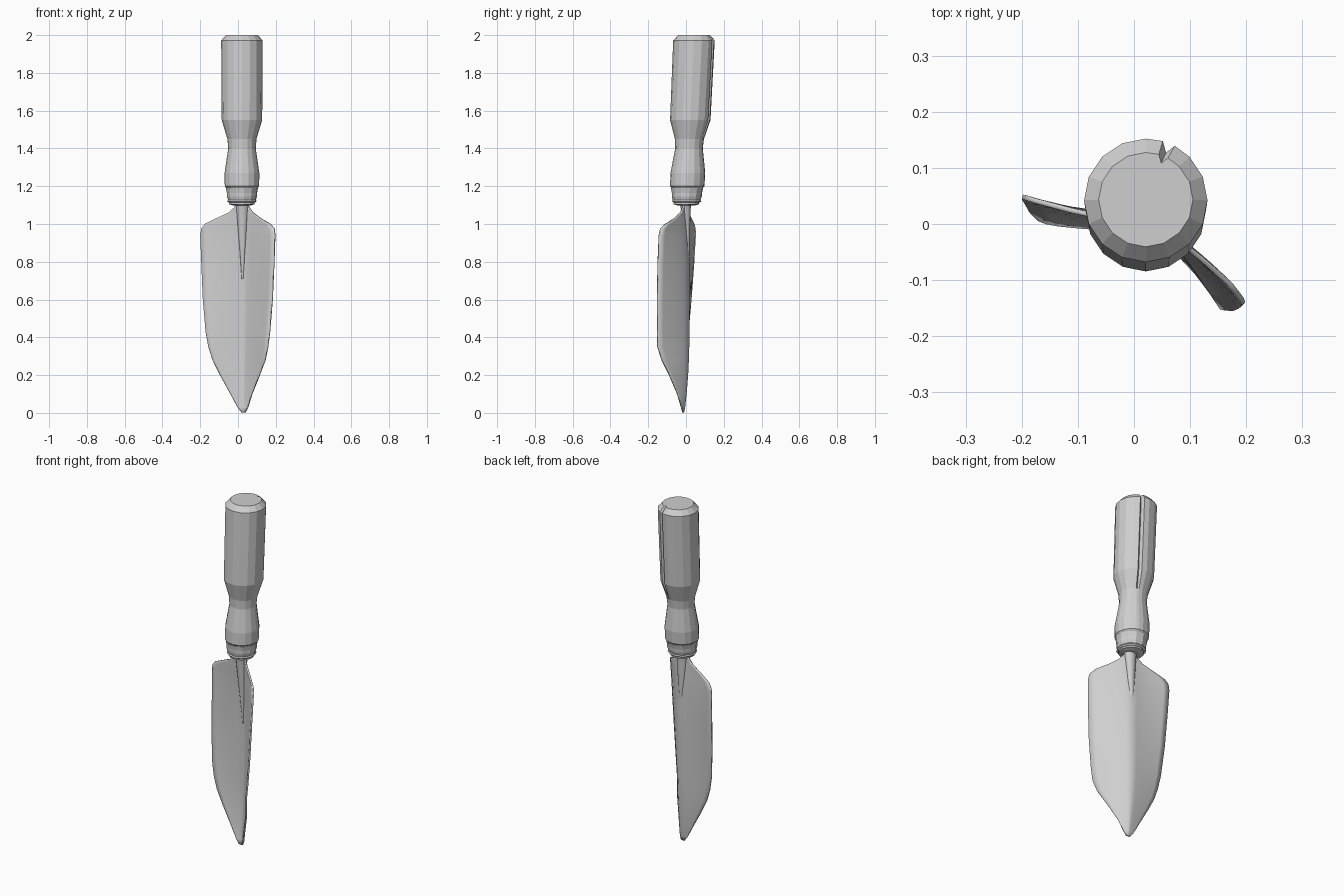
import bpy, bmesh, math

if "Cube" in bpy.data.objects:
    bpy.data.objects.remove(bpy.data.objects["Cube"])

grey = bpy.data.materials.new("light grey")
grey.diffuse_color = (0.62, 0.62, 0.62, 1)
grey.use_nodes = True
grey.node_tree.nodes["Principled BSDF"].inputs["Base Color"].default_value = grey.diffuse_color


def finish(bm, name, smooth=None):
    bmesh.ops.recalc_face_normals(bm, faces=bm.faces)
    me = bpy.data.meshes.new(name)
    bm.to_mesh(me)
    bm.free()
    ob = bpy.data.objects.new(name, me)
    bpy.context.collection.objects.link(ob)
    me.materials.append(grey)
    if smooth:
        bpy.ops.object.select_all(action='DESELECT')
        ob.select_set(True)
        bpy.context.view_layer.objects.active = ob
        bpy.ops.object.shade_smooth_by_angle(angle=math.radians(smooth))
    return ob


def axis(z):
    """Centre line of the slightly leaning handle."""
    return 0.021, 0.002 + max(0, z - 1.1) * 0.046


def lathe(name, profile, angles, centre=axis, notch=None, squash=1.0, smooth=None):
    """Loft rings of (z, radius); notch = (angle index, depth, lowest z)."""
    bm = bmesh.new()
    rings = []
    for z, r in profile:
        cx, cy = centre(z)
        ring = []
        for i, a in enumerate(angles):
            k = r
            if notch and i == notch[0] and z > notch[2]:
                k = r * (1 - notch[1])
            a = math.radians(a)
            ring.append(bm.verts.new((cx + k * math.cos(a), cy + squash * k * math.sin(a), z)))
        rings.append(ring)
    n = len(angles)
    for lo, hi in zip(rings, rings[1:]):
        for i in range(n):
            j = (i + 1) % n
            bm.faces.new((lo[i], lo[j], hi[j], hi[i]))
    bm.faces.new(rings[0])
    bm.faces.new(rings[-1])
    return finish(bm, name, smooth)


# Handle: faceted grip with a waist, and a drying crack at the back right
sides = [i * 22.5 for i in range(16)]
cracked = [a for a in sides if a != 67.5] + [62, 67, 74]
cracked.sort()
lathe("handle", [(1.185, 0.078), (1.20, 0.091), (1.27, 0.092), (1.40, 0.073),
                 (1.45, 0.077), (1.55, 0.107), (1.972, 0.110), (2.0, 0.084)],
      cracked, notch=(cracked.index(67), 0.16, 1.5))

# Ferrule: collar and two thin wire rings under the grip
ten = [i * 30 + 8 for i in range(12)]
lathe("ferrule", [(1.125, 0.074), (1.145, 0.080), (1.165, 0.081), (1.19, 0.086)], ten)
lathe("ferrule_ring_upper", [(1.113, 0.070), (1.12, 0.079), (1.127, 0.074)], ten)
lathe("ferrule_ring_lower", [(1.098, 0.045), (1.104, 0.068), (1.114, 0.068)], ten)

# Shank: tapering tang that fades into the blade
lathe("shank", [(0.70, 0.004), (0.85, 0.014), (0.96, 0.023), (1.05, 0.030),
                (1.09, 0.034), (1.13, 0.042)],
      [i * 30 for i in range(12)],
      centre=lambda z: (0.024, 0.012 - 0.035 * max(0, z - 0.70)),
      squash=0.8, smooth=50)

# Blade rows: z, left x, left y, right x, right y, spine y
rows = [
    (0.003, 0.018, -0.014, 0.040, -0.016, -0.014),
    (0.03, -0.002, -0.012, 0.052, -0.024, -0.009),
    (0.10, -0.040, -0.008, 0.073, -0.045, -0.001),
    (0.20, -0.095, -0.004, 0.113, -0.088, 0.007),
    (0.28, -0.135, 0.000, 0.143, -0.128, 0.011),
    (0.35, -0.157, 0.004, 0.157, -0.150, 0.013),
    (0.43, -0.172, 0.010, 0.167, -0.152, 0.014),
    (0.60, -0.186, 0.025, 0.181, -0.152, 0.015),
    (0.80, -0.194, 0.040, 0.190, -0.148, 0.014),
    (0.94, -0.199, 0.048, 0.195, -0.142, 0.008),
    (0.975, -0.194, 0.047, 0.192, -0.134, 0.006),
    (1.00, -0.175, 0.041, 0.172, -0.108, 0.004),
    (1.03, -0.115, 0.025, 0.120, -0.062, 0.002),
    (1.06, -0.050, 0.010, 0.080, -0.030, 0.000),
    (1.09, -0.018, 0.000, 0.058, -0.014, -0.002),
    (1.12, -0.010, -0.002, 0.052, -0.008, -0.003),
]
bm = bmesh.new()
grid = []
half = 7
for z, xl, yl, xr, yr, yc in rows:
    line = []
    for i in range(-half, half + 1):
        t = abs(i) / half
        xe, ye, p = (xl, yl, 1.6) if i < 0 else (xr, yr, 1.25)
        line.append(bm.verts.new((0.028 + (xe - 0.028) * t, yc + (ye - yc) * t ** p, z)))
    grid.append(line)
for a, b in zip(grid, grid[1:]):
    for i in range(2 * half):
        bm.faces.new((a[i], a[i + 1], b[i + 1], b[i]))
blade = finish(bm, "blade", smooth=40)
sol = blade.modifiers.new("thickness", 'SOLIDIFY')
sol.thickness = 0.009
sol.offset = 0
